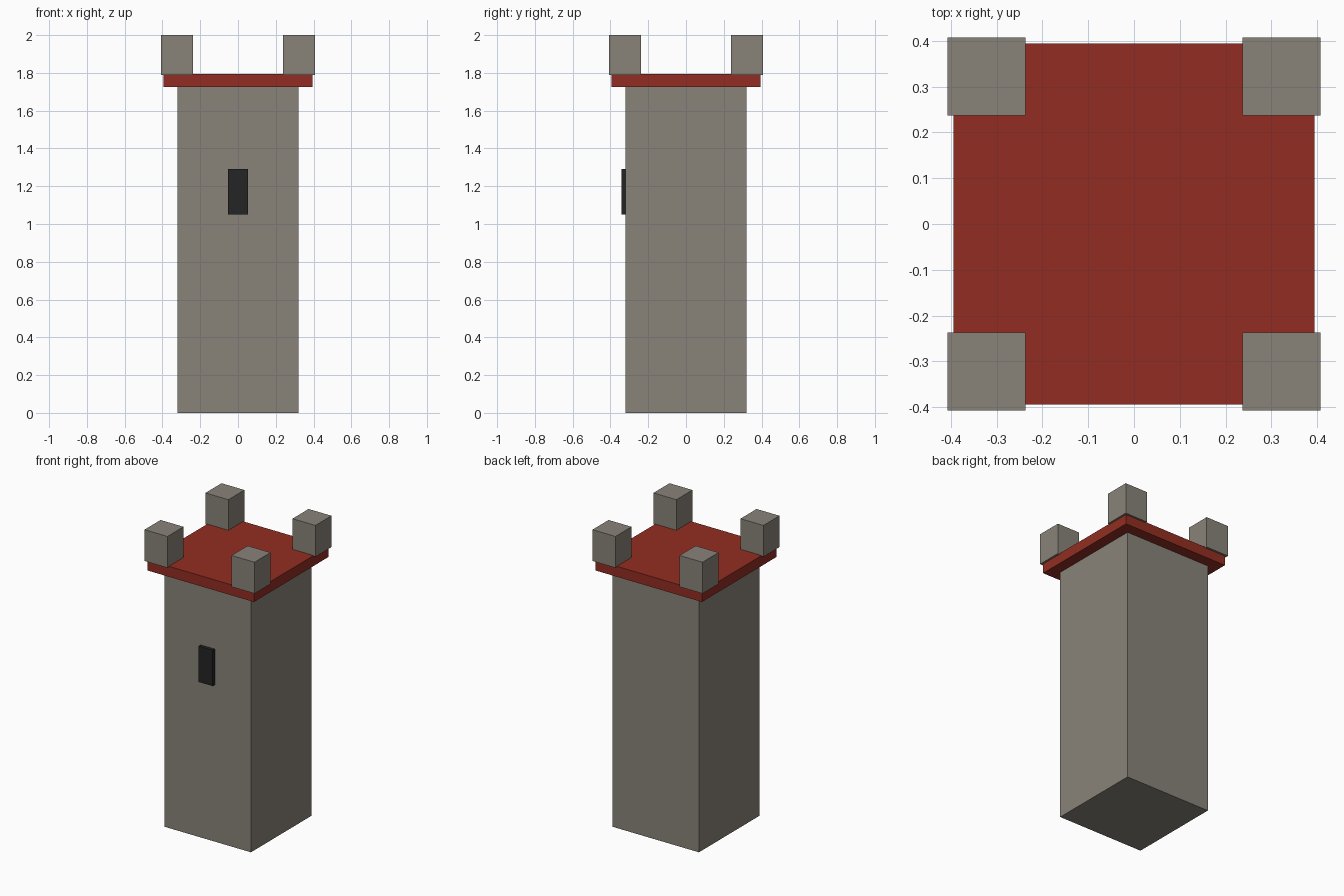
import bpy

cube = bpy.data.objects.get("Cube")
if cube:
    bpy.data.objects.remove(cube, do_unlink=True)


def material(name, rgb):
    mat = bpy.data.materials.new(name)
    mat.use_nodes = True
    colour = (*rgb, 1.0)
    mat.diffuse_color = colour
    bsdf = next(n for n in mat.node_tree.nodes if n.type == 'BSDF_PRINCIPLED')
    bsdf.inputs["Base Color"].default_value = colour
    bsdf.inputs["Roughness"].default_value = 0.9
    return mat


def box(name, low, high, mat):
    """Axis-aligned box between two corners."""
    centre = [(a + b) / 2 for a, b in zip(low, high)]
    bpy.ops.mesh.primitive_cube_add(size=1, location=centre)
    obj = bpy.context.object
    obj.name = name
    obj.scale = [b - a for a, b in zip(low, high)]
    bpy.ops.object.transform_apply(location=False, rotation=False, scale=True)
    obj.data.materials.append(mat)
    return obj


stone = material("warm grey stone", (0.25, 0.23, 0.195))
red = material("dark red roof", (0.29, 0.027, 0.016))
black = material("window black", (0.018, 0.018, 0.018))

WALL, ROOF = 0.32, 0.394
WALL_TOP, ROOF_TOP = 1.725, 1.795

# Tower shaft and overhanging roof slab
box("tower_shaft", (-WALL, -WALL, 0), (WALL, WALL, WALL_TOP), stone)
box("roof_slab", (-ROOF, -ROOF, WALL_TOP), (ROOF, ROOF, ROOF_TOP), red)

# Window slit standing proud of the front wall
box("front_window", (-0.052, -0.342, 1.05), (0.052, -WALL, 1.29), black)

# Corner merlons, slightly overhanging the roof slab
MERLON, OFFSET = 0.17, 0.3225
for depth, y in (("front", -OFFSET), ("back", OFFSET)):
    for side, x in (("right", -OFFSET), ("left", OFFSET)):
        h = MERLON / 2
        box(f"{depth}_{side}_merlon", (x - h, y - h, 1.79), (x + h, y + h, 2.0), stone)
